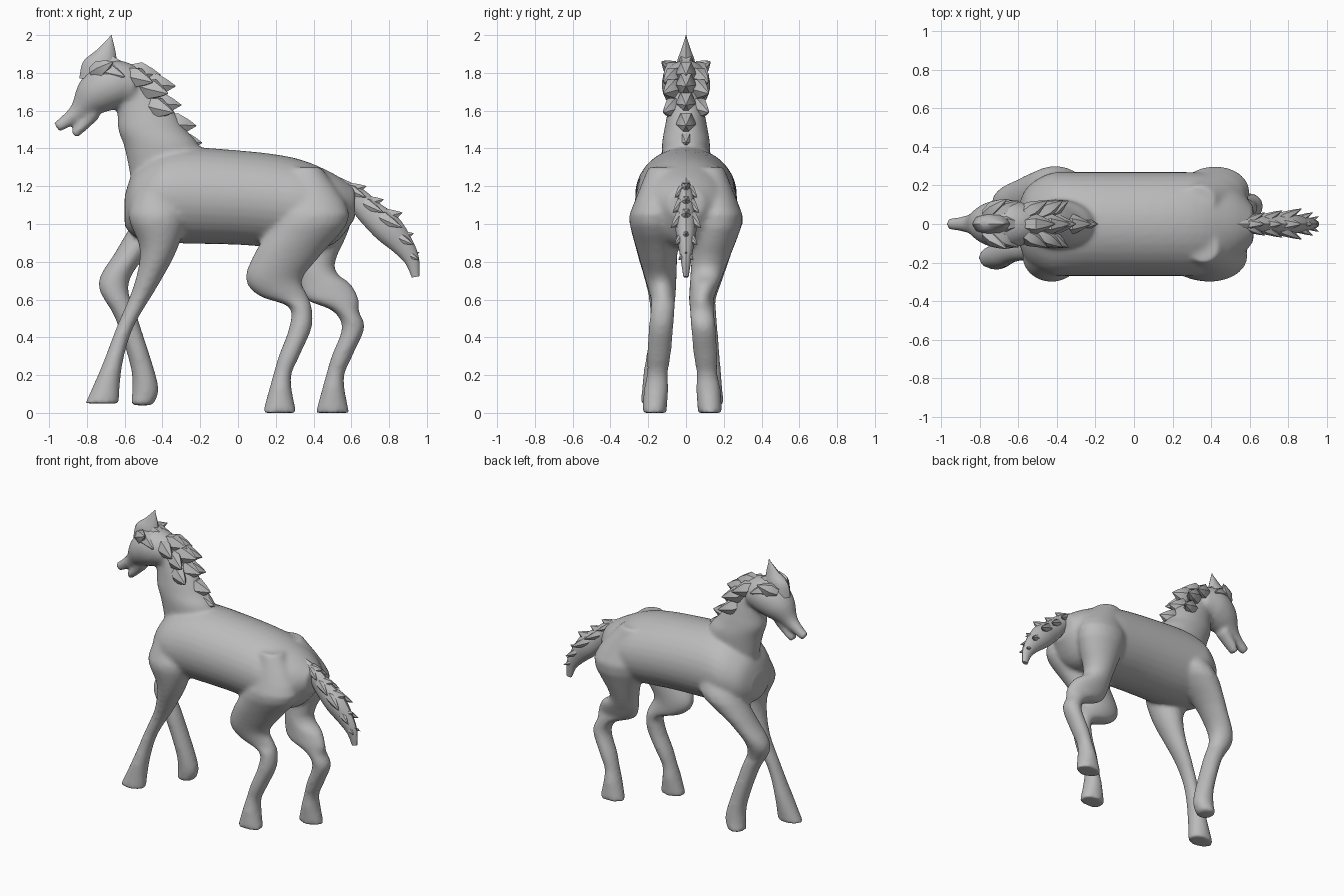
import bpy
import bmesh
import math
from mathutils import Vector

default_cube = bpy.data.objects.get("Cube")
if default_cube:
    bpy.data.objects.remove(default_cube, do_unlink=True)

colour = (0.5, 0.5, 0.5, 1)
grey = bpy.data.materials.new("plain_grey")
grey.use_nodes = True
grey.diffuse_color = colour
shader = next(node for node in grey.node_tree.nodes if node.type == 'BSDF_PRINCIPLED')
shader.inputs["Base Color"].default_value = colour

LENGTHWISE = Vector((1, 0, 0))
UPRIGHT = Vector((0, 0, 1))


def smooth_path(points, steps=4):
    """Pass a smooth curve through (x, z, radius) points."""
    points = [Vector(point) for point in points]
    padded = [points[0]] + points + [points[-1]]
    result = []
    for before, start, end, after in zip(padded, padded[1:], padded[2:], padded[3:]):
        leave, arrive = (end - before) / 2, (after - start) / 2
        for step in range(steps):
            t = step / steps
            blend = t * t * (3 - 2 * t)
            result.append(start.lerp(end, blend) + leave * t * (1 - t) ** 2
                          - arrive * t * t * (1 - t))
    return result + [points[-1]]


def skin(bm, rings):
    """Join rings of vertices into a closed tube."""
    faces = [bm.faces.new(rings[0]), bm.faces.new(rings[-1])]
    for lower, upper in zip(rings, rings[1:]):
        for i in range(len(lower)):
            faces.append(bm.faces.new((lower[i - 1], lower[i], upper[i], upper[i - 1])))
    bmesh.ops.recalc_face_normals(bm, faces=faces)


def tube(bm, points, shape, axis=None, sides=32):
    """Oval tube; shape(z, radius) gives side position and half width of a ring.
    Rings lie along the given axis, or square to the path when there is none."""
    path = smooth_path(points)
    rings = []
    for i, (x, z, radius) in enumerate(path):
        radius = max(radius, 0.003)
        y, half_width = shape(z, radius)
        across = axis
        if across is None:
            heading = path[min(i + 1, len(path) - 1)] - path[max(i - 1, 0)]
            across = Vector((-heading.y, 0, heading.x)).normalized()
        ring = []
        for side in range(sides):
            angle = math.tau * side / sides
            offset = across * radius * math.cos(angle)
            offset.y += half_width * math.sin(angle)
            ring.append(bm.verts.new(Vector((x, y, z)) + offset))
        rings.append(ring)
    skin(bm, rings)


def centred(ratio, widest=1):
    """Ring shape on the middle plane, with width in proportion to radius."""
    return lambda z, radius: (0, min(radius * ratio, widest))


def leg_shape(side, knee_y):
    """Ring shape of a leg: narrow shank, broad thigh set outward, tapered top."""
    def shape(z, radius):
        rise = min(max((z - 0.6) / 0.4, 0), 1)
        splay = max(0.6 - z, 0) * 0.08
        taper = max(z - 1.05, 0) / 5
        y = knee_y + splay + (0.17 - knee_y) * rise - taper
        return side * y, min(0.065 + 0.065 * rise - taper, radius * 1.15)
    return shape


def tuft(bm, base, tip, width):
    """A pointed leaf-shaped lock of hair."""
    base, tip = Vector(base), Vector(tip)
    along = tip - base
    sideways = along.cross(UPRIGHT).normalized()
    upward = sideways.cross(along).normalized()
    rings = []
    for distance, scale in ((0, 0.7), (0.4, 1), (0.75, 0.5), (1, 0.03)):
        ring = []
        for corner in range(6):
            angle = math.tau * corner / 6
            offset = sideways * math.cos(angle) * 0.8 + upward * math.sin(angle)
            ring.append(bm.verts.new(base + along * distance + offset * width * scale))
        rings.append(ring)
    skin(bm, rings)


def finish(bm, name):
    """Turn the mesh data into a named, shaded object."""
    mesh = bpy.data.meshes.new(name)
    bm.to_mesh(mesh)
    bm.free()
    mesh.materials.append(grey)
    obj = bpy.data.objects.new(name, mesh)
    bpy.context.collection.objects.link(obj)
    bpy.ops.object.select_all(action='DESELECT')
    obj.select_set(True)
    bpy.context.view_layer.objects.active = obj
    bpy.ops.object.shade_smooth_by_angle(angle=math.radians(40))
    return obj


# Body: trunk, neck, head and legs fused into one skin
body = bmesh.new()
trunk = [(-0.6, 1.07, 0.08), (-0.54, 1.11, 0.18), (-0.35, 1.15, 0.25), (0, 1.14, 0.25),
         (0.3, 1.11, 0.24), (0.5, 1.08, 0.19), (0.62, 1.11, 0.08)]
tube(body, trunk, centred(1.15, 0.27), UPRIGHT)

neck = [(-0.38, 1.2, 0.18), (-0.4, 1.4, 0.2), (-0.455, 1.5, 0.18),
        (-0.49, 1.6, 0.15), (-0.59, 1.8, 0.09)]
tube(body, neck, centred(0.64), LENGTHWISE)

head = [(-0.54, 1.73, 0.1), (-0.66, 1.74, 0.13), (-0.76, 1.68, 0.11),
        (-0.85, 1.59, 0.05), (-0.96, 1.51, 0.03)]
tube(body, head, centred(1))
jaw = [(-0.76, 1.59, 0.04), (-0.87, 1.47, 0.025)]
tube(body, jaw, centred(1.4))

# Forelegs: the right one reaches forward, the left one bends at the knee
right_foreleg = [(-0.44, 1.24, 0.07), (-0.43, 1.05, 0.15), (-0.42, 0.87, 0.1),
                 (-0.485, 0.68, 0.065), (-0.6, 0.45, 0.045), (-0.67, 0.24, 0.055),
                 (-0.72, 0.05, 0.09)]
left_foreleg = [(-0.35, 1.24, 0.06), (-0.39, 1.05, 0.14), (-0.56, 0.85, 0.09),
                (-0.66, 0.68, 0.08), (-0.59, 0.5, 0.06), (-0.51, 0.25, 0.06),
                (-0.49, 0.12, 0.07), (-0.51, 0.04, 0.06)]
tube(body, right_foreleg, leg_shape(-1, 0.13), LENGTHWISE)
tube(body, left_foreleg, leg_shape(1, 0.09), LENGTHWISE)

# Hind legs: different thighs above a shared shank and hoof
shank = [(0.33, 0.45, 0.06), (0.27, 0.3, 0.055), (0.23, 0.18, 0.05), (0.22, 0, 0.09)]
right_thigh = [(0.36, 1.3, 0.08), (0.4, 1.05, 0.19), (0.27, 0.85, 0.18),
               (0.19, 0.71, 0.15), (0.24, 0.62, 0.13), (0.33, 0.56, 0.06)]
left_thigh = [(0.33, 1.3, 0.09), (0.42, 1.05, 0.18), (0.41, 0.78, 0.1),
              (0.46, 0.68, 0.14), (0.5, 0.6, 0.14), (0.57, 0.54, 0.07)]
left_shank = [(x + 0.28, z, radius) for x, z, radius in shank]
tube(body, right_thigh + shank, leg_shape(-1, 0.12), LENGTHWISE)
tube(body, left_thigh + left_shank, leg_shape(1, 0.08), LENGTHWISE)

body_object = finish(body, "body")
fuse = body_object.modifiers.new("fuse", 'REMESH')
fuse.mode = 'VOXEL'
fuse.voxel_size = 0.013
fuse.use_smooth_shade = True
relax = body_object.modifiers.new("relax", 'SMOOTH')
relax.factor = 0.5
relax.iterations = 10

# Ears, swept outward
for label, side in (("left", 1), ("right", -1)):
    ear = bmesh.new()
    tuft(ear, (-0.77, 0.05 * side, 1.8), (-0.66, 0.13 * side, 1.86), 0.05)
    finish(ear, label + "_ear")

# Forelock, rising to a point
forelock = bmesh.new()
lock = [(-0.73, 1.77, 0.11), (-0.73, 1.86, 0.09), (-0.7, 1.92, 0.05), (-0.67, 2, 0)]
tube(forelock, lock, centred(0.55), LENGTHWISE, sides=10)
finish(forelock, "forelock")

# Mane: locks down the crest, with shorter ones on both sides
mane = bmesh.new()
crest = [(-0.56, 1.82), (-0.41, 1.79), (-0.33, 1.73), (-0.3, 1.63), (-0.22, 1.52),
         (-0.19, 1.43)]
for x, z in crest:
    tuft(mane, (x - 0.17, 0, z + 0.01), (x, 0, z), 0.07)
for x, z in crest[:4]:
    for side in (-1, 1):
        tuft(mane, (x - 0.18, side * 0.04, z), (x - 0.04, side * 0.12, z - 0.04), 0.06)
finish(mane, "mane")

# Tail: drooping core with locks along its upper edge and sides
tail = bmesh.new()
droop = [(0.5, 1.21, 0.05), (0.62, 1.14, 0.06), (0.7, 1.06, 0.07), (0.79, 0.98, 0.08),
         (0.87, 0.89, 0.06), (0.92, 0.81, 0.04), (0.94, 0.72, 0.02)]
tube(tail, droop, centred(0.7), sides=12)
for x, z, radius in droop[1:-1]:
    tuft(tail, (x - radius, 0, z + radius / 2), (x + radius, 0, z + radius), radius * 0.7)
    for side in (-1, 1):
        tuft(tail, (x - radius, 0, z + radius), (x + radius, side * radius, z), radius / 2)
finish(tail, "tail")
